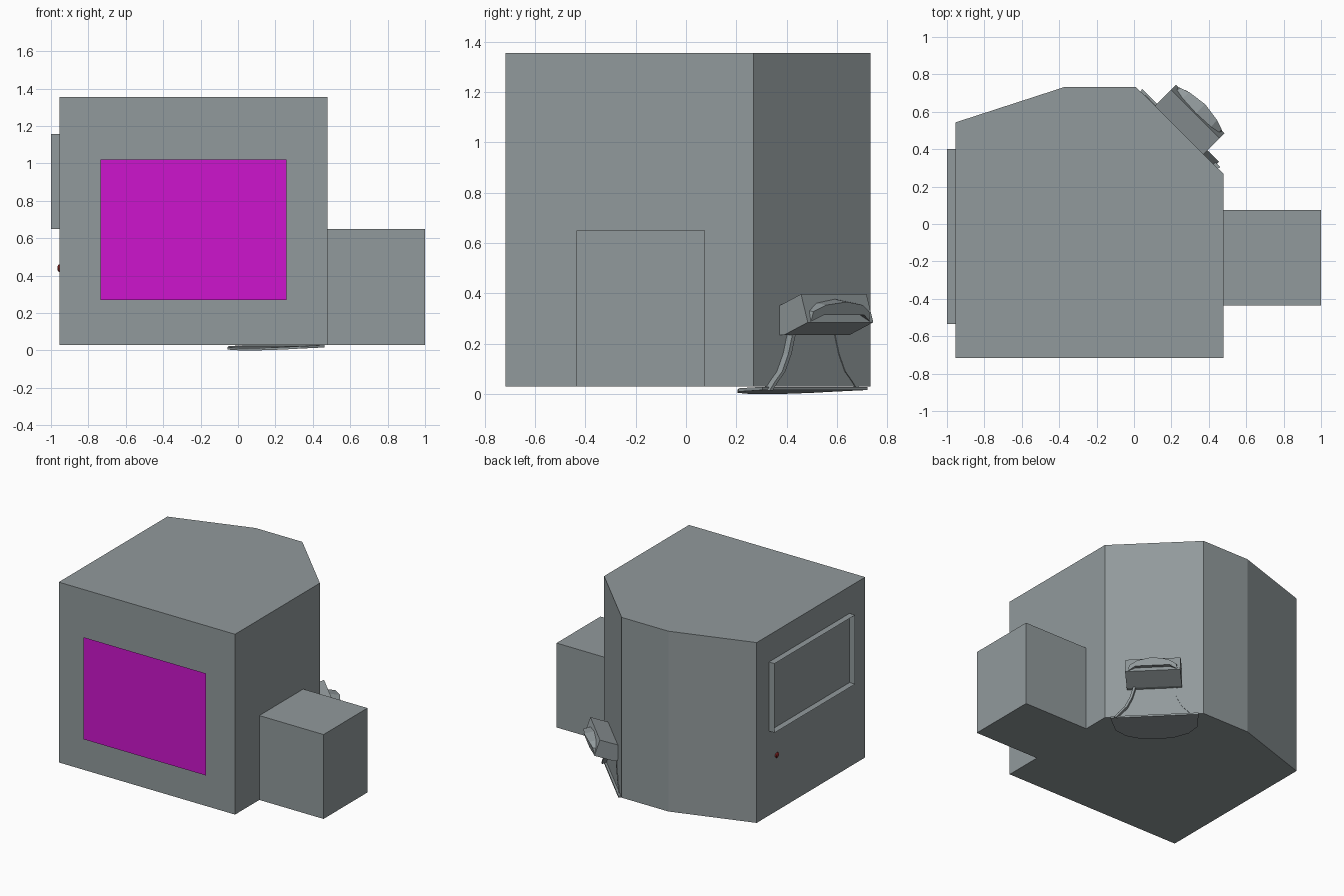
import bpy, math
from mathutils import Vector

if "Cube" in bpy.data.objects:
    bpy.data.objects.remove(bpy.data.objects["Cube"])

R2 = math.sqrt(2)
OUT = Vector((1, 1, 0)) / R2


def paint(name, rgb):
    m = bpy.data.materials.new(name)
    m.diffuse_color = (*rgb, 1)
    m.use_nodes = True
    m.node_tree.nodes["Principled BSDF"].inputs["Base Color"].default_value = m.diffuse_color
    return m


SLATE = paint("slate", (0.285, 0.322, 0.332))
MAGENTA = paint("magenta", (0.61, 0.0075, 0.61))
RED = paint("dark_red", (0.2, 0.015, 0.015))


def mesh(name, verts, faces, mat=SLATE):
    me = bpy.data.meshes.new(name)
    me.from_pydata([tuple(v) for v in verts], [], faces)
    me.update()
    me.materials.append(mat)
    ob = bpy.data.objects.new(name, me)
    bpy.context.collection.objects.link(ob)
    return ob


def prism(name, loop, offset):
    """Extrude a 3D loop of points along an offset vector into a closed solid."""
    n = len(loop)
    a = [Vector(p) for p in loop]
    b = [p + Vector(offset) for p in a]
    normal = sum((a[i].cross(a[(i + 1) % n]) for i in range(n)), Vector())
    faces = [tuple(range(n))[::-1], tuple(range(n, 2 * n))]
    faces += [(i, (i + 1) % n, n + (i + 1) % n, n + i) for i in range(n)]
    if normal.dot(Vector(offset)) < 0:
        faces = [tuple(reversed(f)) for f in faces]
    return mesh(name, a + b, faces)


def diag(t, d, z):
    """Point relative to the diagonal wall: t along it, d outward, z up."""
    s = 0.745 + d * R2
    t -= 0.184
    return Vector(((s + t * R2) / 2, (s - t * R2) / 2, z))


# Room shell with chamfered back corners
plan = [(-0.955, -0.717), (0.478, -0.717), (0.478, 0.268), (0.01, 0.733), (-0.37, 0.733), (-0.955, 0.543)]
prism("room_shell", [(x, y, 0.03) for x, y in plan], (0, 0, 1.325))

# Alcove on the right side
alcove = [(0.478, -0.435), (1.0, -0.435), (1.0, 0.075), (0.478, 0.075)]
prism("side_alcove", [(x, y, 0.03) for x, y in alcove], (0, 0, 0.62))

# Coloured sheet floating just in front of the front wall
sheet = [(-0.735, 0.27), (0.26, 0.27), (0.26, 1.02), (-0.735, 1.02)]
mesh("front_panel", [(x, -0.745, z) for x, z in sheet], [(0, 1, 2, 3)], MAGENTA)

# Window reveal: thin open tube projecting from the left wall
ring = [(-0.535, 0.65), (0.40, 0.65), (0.40, 1.158), (-0.535, 1.158)]
mesh("window_reveal",
     [(x, y, z) for x in (-0.955, -1.0) for y, z in ring],
     [(i, (i + 1) % 4, 4 + (i + 1) % 4, 4 + i) for i in range(4)])

# Small red knob on the left wall
bpy.ops.mesh.primitive_uv_sphere_add(segments=10, ring_count=6, radius=0.02, location=(-0.955, 0.31, 0.44))
knob = bpy.context.object
knob.name = "wall_knob"
knob.scale.x = 0.6
knob.data.materials.append(RED)

# Tilted mantel box through the diagonal wall
section = [(0.0, 0.235), (0.025, 0.235), (0.158, 0.285), (0.12, 0.397), (-0.005, 0.35)]
prism("mantel_box", [diag(-0.184, d, z) for d, z in section], diag(0.184, 0, 0) - diag(-0.184, 0, 0))

# Arched bulge on the outer face of the mantel, tapering outward
arch = [(-0.175, 0.288), (-0.12, 0.318), (0.12, 0.318), (0.175, 0.288), (0.165, 0.335),
        (0.11, 0.365), (0, 0.38), (-0.11, 0.365), (-0.165, 0.335)]
n = len(arch)
verts = [diag(t, 0.11, z) for t, z in arch]
verts += [diag(t * 0.95, 0.195 - 1.2 * t * t, 0.288 + (z - 0.288) * 0.85) for t, z in arch]
faces = [(i, (i + 1) % n, n + (i + 1) % n, n + i) for i in range(n)]
mesh("arched_bulge", verts, faces + [tuple(range(n, 2 * n))])

# Flared skirt edges poking through the wall below the mantel
profile = [(0.14, 0.245), (0.165, 0.16), (0.20, 0.09), (0.24, 0.05), (0.27, 0.015)]
for side, name, depth in ((1, "right_skirt_edge", 0.03), (-1, "left_skirt_edge", 0.003)):
    loop = [diag(side * t, -0.01, z) for t, z in profile]
    loop += [diag(side * (t - 0.018), -0.01, z) for t, z in reversed(profile)]
    prism(name, loop, OUT * (depth + 0.01))

# Rounded hearth lip sagging under the floor, lowest at its inner edge
count = 9
rim = []
for i in range(count):
    a = math.pi * i / (count - 1)
    rim.append(diag(0.295 * math.cos(a), 0.015 - 0.28 * math.sin(a) ** 0.6, 0.016 - 0.016 * math.sin(a)))
prism("hearth_lip", rim, (0, 0, 0.013))
